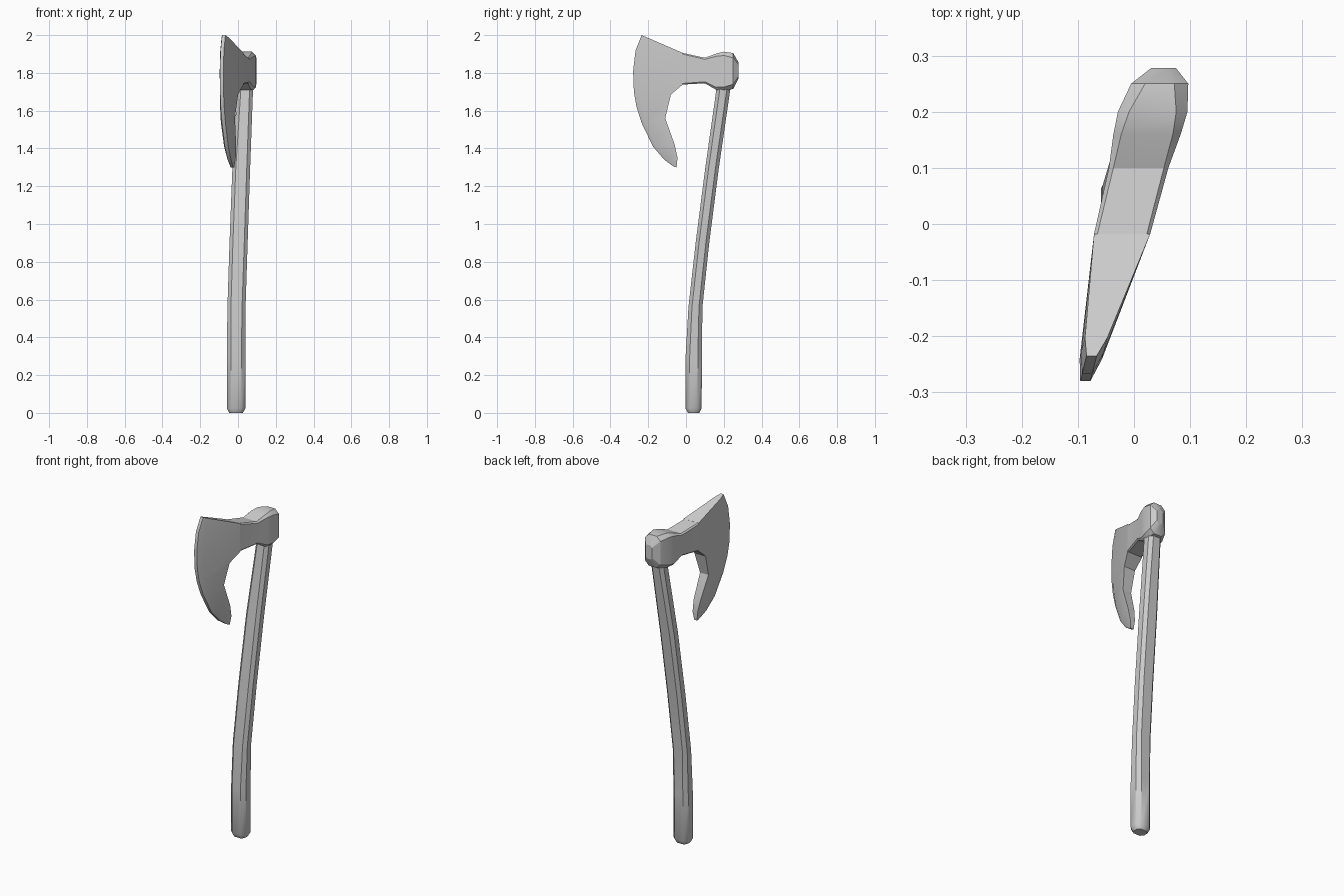
import bpy, bmesh, math

if "Cube" in bpy.data.objects:
    bpy.data.objects.remove(bpy.data.objects["Cube"])


def loft(name, rings, angle=25):
    """Skin a list of equal-length point rings and cap both ends."""
    bm = bmesh.new()
    rows = [[bm.verts.new(p) for p in ring] for ring in rings]
    n = len(rows[0])
    for a, b in zip(rows, rows[1:]):
        for i in range(n):
            j = (i + 1) % n
            bm.faces.new((a[i], a[j], b[j], b[i]))
    bm.faces.new(rows[0])
    bm.faces.new(rows[-1])
    bmesh.ops.recalc_face_normals(bm, faces=bm.faces)
    mesh = bpy.data.meshes.new(name)
    bm.to_mesh(mesh)
    bm.free()
    obj = bpy.data.objects.new(name, mesh)
    bpy.context.collection.objects.link(obj)
    bpy.ops.object.select_all(action='DESELECT')
    obj.select_set(True)
    bpy.context.view_layer.objects.active = obj
    bpy.ops.object.shade_smooth_by_angle(angle=math.radians(angle))
    return obj


def head_x(y):
    """Centre plane of the slightly turned axe head."""
    return -0.021 + 0.25 * (y + 0.017)


def chamfered(hx, hv, c):
    """Rectangle with cut corners, as 2D offsets."""
    return [(hx, -hv + c), (hx, hv - c), (hx - c, hv), (-hx + c, hv),
            (-hx, hv - c), (-hx, -hv + c), (-hx + c, -hv), (hx - c, -hv)]


# Curved handle: z, centre x, centre y, half width, half depth
handle = [(0.0, -0.01, 0.04, 0.036, 0.03), (0.025, -0.01, 0.04, 0.049, 0.043),
          (0.3, -0.01, 0.041, 0.049, 0.043), (0.56, -0.008, 0.05, 0.048, 0.037),
          (0.9, 0.003, 0.087, 0.048, 0.036), (1.29, 0.017, 0.137, 0.047, 0.036),
          (1.75, 0.04, 0.203, 0.041, 0.037)]
loft("handle", [[(cx + u, cy + v, z) for u, v in chamfered(hx, hy, hy * 0.5)]
                for z, cx, cy, hx, hy in handle], 40)

# Socket and neck of the head: y, half width, bottom z, top z, corner cut
socket = [(0.278, 0.022, 1.77, 1.855, 0.012), (0.25, 0.051, 1.715, 1.905, 0.025),
          (0.2, 0.062, 1.705, 1.912, 0.02), (0.16, 0.06, 1.71, 1.902, 0.014),
          (0.1, 0.053, 1.745, 1.88, 0.008), (-0.02, 0.05, 1.738, 1.906, 0.006)]
loft("head_socket", [[(head_x(y) + u, y, (lo + hi) / 2 + v)
                      for u, v in chamfered(hx, (hi - lo) / 2, c)]
                     for y, hx, lo, hi, c in socket])

# Bearded blade: back y, z, half thickness; then cutting edge y, z
blade = [(-0.018, 1.906, 0.05, -0.235, 2.0), (-0.018, 1.87, 0.05, -0.267, 1.92),
         (-0.018, 1.80, 0.05, -0.28, 1.81), (-0.018, 1.738, 0.05, -0.276, 1.70),
         (-0.08, 1.685, 0.037, -0.262, 1.62), (-0.11, 1.56, 0.028, -0.235, 1.535),
         (-0.06, 1.42, 0.022, -0.175, 1.41), (-0.045, 1.35, 0.016, -0.115, 1.34),
         (-0.05, 1.30, 0.010, -0.062, 1.302)]
rings = []
for by, bz, bt, ey, ez in blade:
    t = 0.85
    my, mz = by + (ey - by) * t, bz + (ez - bz) * t
    mt = min(0.02, bt * 0.8)
    et = min(0.009, bt * 0.6)
    pts = [(by, bz, bt), (my, mz, mt), (ey, ez, et),
           (ey, ez, -et), (my, mz, -mt), (by, bz, -bt)]
    rings.append([(head_x(y) + h, y, z) for y, z, h in pts])
loft("blade", rings)
